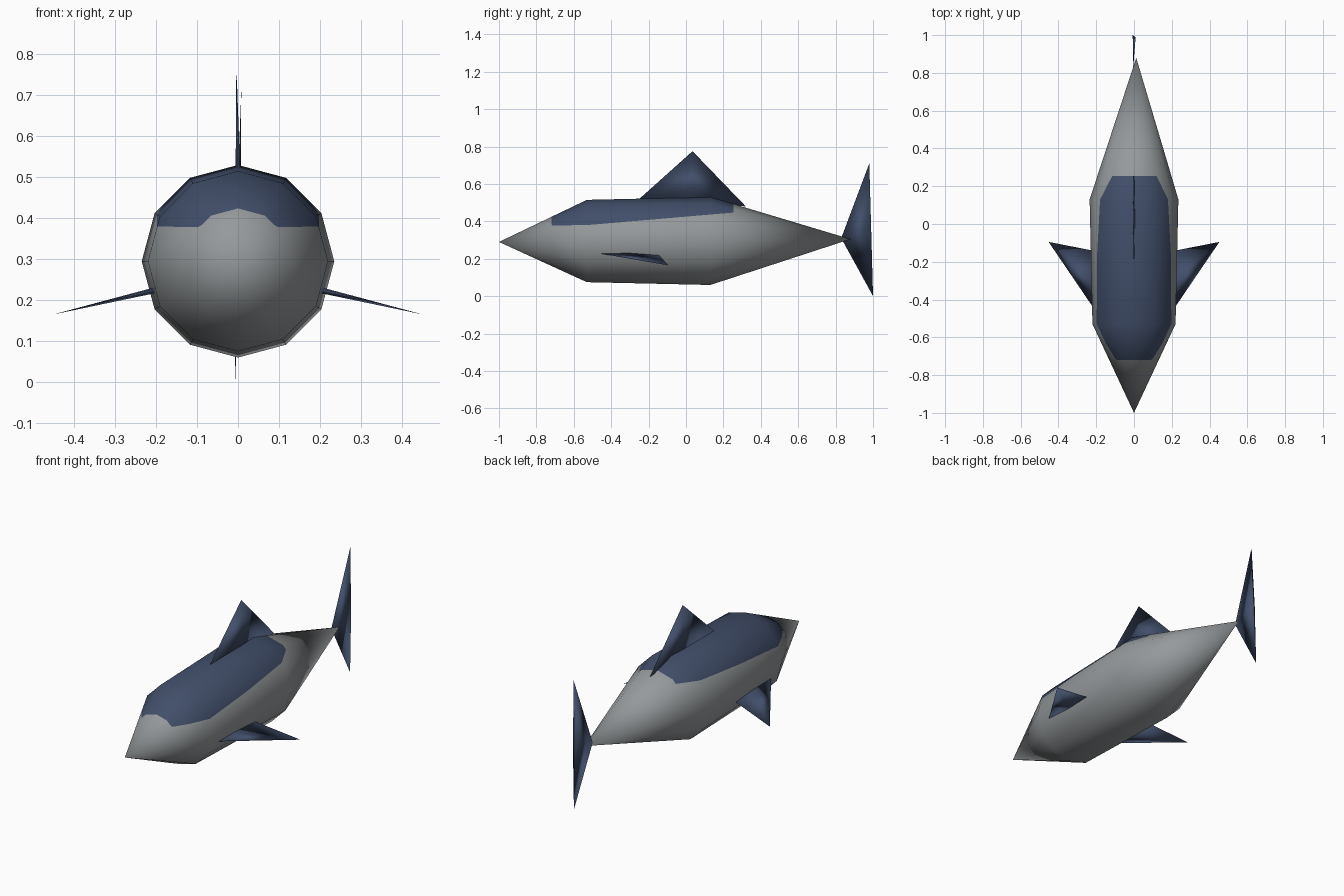
import bpy, bmesh, math
from mathutils import Vector

if "Cube" in bpy.data.objects:
    bpy.data.objects.remove(bpy.data.objects["Cube"])


def material(name, rgb):
    m = bpy.data.materials.new(name)
    m.diffuse_color = (*rgb, 1)
    m.use_nodes = True
    m.node_tree.nodes["Principled BSDF"].inputs["Base Color"].default_value = m.diffuse_color
    return m


GREY = material("belly grey", (0.30, 0.32, 0.33))
BLUE = material("back blue", (0.054, 0.078, 0.145))


def add_object(name, bm, mats):
    bmesh.ops.recalc_face_normals(bm, faces=bm.faces[:])
    for f in bm.faces:
        f.smooth = True
    me = bpy.data.meshes.new(name)
    bm.to_mesh(me)
    bm.free()
    for m in mats:
        me.materials.append(m)
    ob = bpy.data.objects.new(name, me)
    bpy.context.collection.objects.link(ob)
    return ob


# Body: twelve-sided hull with a pointed nose and tail
def body_bmesh():
    bm = bmesh.new()
    n = 12
    rings = []
    for y, z, r in ((-0.53, 0.295, 0.22), (0.13, 0.295, 0.235)):
        rings.append([bm.verts.new((r * math.sin(math.tau * i / n), y,
                                    z + r * math.cos(math.tau * i / n))) for i in range(n)])
    nose = bm.verts.new((0, -1, 0.29))
    tail = bm.verts.new((0.012, 0.88, 0.305))
    front, back = rings
    for i in range(n):
        j = (i + 1) % n
        bm.faces.new((nose, front[i], front[j]))
        bm.faces.new((front[i], back[i], back[j], front[j]))
        bm.faces.new((tail, back[j], back[i]))
    return bm


smooth_hull = add_object("smooth_hull_helper", body_bmesh(), [GREY])

# Dark back: cut along planes in the side profile, clipped front and rear corners
profile = [(-0.72, 0.60), (-0.72, 0.385), (-0.705, 0.365), (-0.53, 0.38),
           (0.19, 0.386), (0.235, 0.40), (0.255, 0.43), (0.25, 0.60)]
bm = body_bmesh()
planes = []
for (y0, z0), (y1, z1) in zip(profile, profile[1:]):
    co, no = Vector((0, y0, z0)), Vector((0, z0 - z1, y1 - y0)).normalized()
    planes.append((co, no))
for k, (co, no) in enumerate(planes):
    # cut only what is still inside all earlier planes
    inside = [f for f in bm.faces
              if all((f.calc_center_median() - c).dot(d) > 0 for c, d in planes[:k])]
    edges = {e for f in inside for e in f.edges}
    verts = {v for f in inside for v in f.verts}
    bmesh.ops.bisect_plane(bm, geom=inside + list(edges) + list(verts), dist=1e-5,
                           plane_co=co, plane_no=no)
for f in bm.faces:
    c = f.calc_center_median()
    f.material_index = int(all((c - p).dot(d) > 0 for p, d in planes))
body = add_object("body", bm, [GREY, BLUE])

# Keep the hull's smooth shading across the colour cuts
mod = body.modifiers.new("shading", 'DATA_TRANSFER')
mod.object = smooth_hull
mod.use_loop_data = True
mod.data_types_loops = {'CUSTOM_NORMAL'}
mod.loop_mapping = 'POLYINTERP_NEAREST'
bpy.context.view_layer.objects.active = body
bpy.ops.object.modifier_apply(modifier=mod.name)
bpy.data.objects.remove(smooth_hull)


# Fins: thin triangles, thickest in the middle of the root
def fin(name, root_a, root_b, tip, thickness):
    a, b, t = Vector(root_a), Vector(root_b), Vector(tip)
    side = (b - a).cross(t - a).normalized() * thickness / 2
    bm = bmesh.new()
    va, vb, vt = (bm.verts.new(p) for p in (a, b, t))
    v1, v2 = (bm.verts.new(a.lerp(b, 0.5) + s) for s in (side, -side))
    for m in (v1, v2):
        bm.faces.new((va, m, vt))
        bm.faces.new((m, vb, vt))
    bm.faces.new((va, v1, vb, v2))
    return add_object(name, bm, [BLUE])


fin("dorsal_fin", (0, -0.25, 0.52), (0, 0.32, 0.48), (-0.004, 0.035, 0.775), 0.012)
fin("tail_fin", (0.008, 0.98, 0.71), (-0.007, 1.0, 0.0), (-0.004, 0.83, 0.31), 0.012)
for name, s in (("right_side_fin", 1), ("left_side_fin", -1)):
    fin(name, (s * 0.17, -0.51, 0.237), (s * 0.17, -0.15, 0.227), (s * 0.452, -0.095, 0.165), 0.016)
